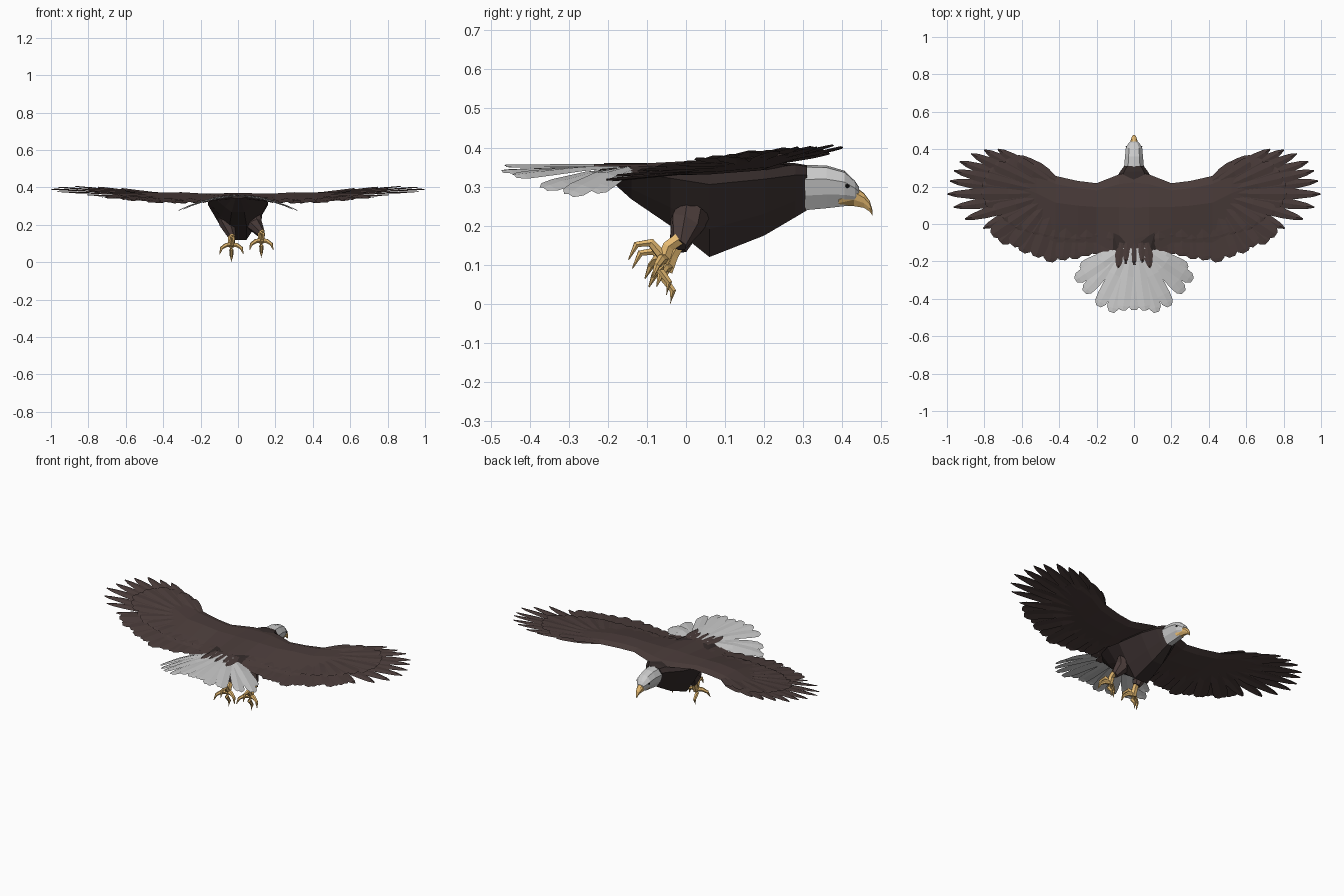
import bpy, math, random
from mathutils import Vector

if "Cube" in bpy.data.objects:
    bpy.data.objects.remove(bpy.data.objects["Cube"])

random.seed(4)


def material(name, rgb):
    m = bpy.data.materials.new(name)
    m.diffuse_color = (*rgb, 1)
    m.use_nodes = True
    m.node_tree.nodes["Principled BSDF"].inputs["Base Color"].default_value = m.diffuse_color
    return m


BROWN = material("brown", (0.07, 0.046, 0.043))
DARK = material("dark_brown", (0.036, 0.025, 0.024))
GOLD = material("gold", (0.8, 0.5, 0.17))
BLACK = material("black", (0.01, 0.01, 0.01))


def build(name, verts, faces, mat=None):
    me = bpy.data.meshes.new(name)
    me.from_pydata([tuple(v) for v in verts], [], faces)
    if mat:
        me.materials.append(mat)
    ob = bpy.data.objects.new(name, me)
    bpy.context.collection.objects.link(ob)
    return ob


def bridge(rings, caps=True):
    """Skin a list of equal-length closed rings."""
    n = len(rings[0])
    verts = [v for r in rings for v in r]
    faces = []
    for i in range(len(rings) - 1):
        for j in range(n):
            k = (j + 1) % n
            faces.append((i * n + j, i * n + k, (i + 1) * n + k, (i + 1) * n + j))
    if caps:
        faces += [tuple(reversed(range(n))), tuple(range(len(verts) - n, len(verts)))]
    return verts, faces


def hull(name, sections, mat=None, half=((0, 1), (.6, .95), (1, .68), (.78, .32), (.3, 0))):
    """Loft faceted sections (y, top, bottom, half width) with a mirrored half outline."""
    outline = list(half) + [(-x, t) for x, t in reversed(half[1:])]
    rings = [[(w * a, y, lo + (hi - lo) * t) for a, t in outline] for y, hi, lo, w in sections]
    return build(name, *bridge(rings), mat)


def tube(points, radii, n=6):
    pts = [Vector(p) for p in points]
    rings = []
    for i, p in enumerate(pts):
        d = (pts[min(i + 1, len(pts) - 1)] - pts[max(i - 1, 0)]).normalized()
        q = d.to_track_quat('Z', 'Y')
        rings.append([p + q @ Vector((math.cos(a), math.sin(a), 0)) * radii[i]
                      for a in (math.tau * k / n for k in range(n))])
    return bridge(rings)


def merge(parts):
    verts, faces = [], []
    for v, f in parts:
        o = len(verts)
        verts += v
        faces += [tuple(i + o for i in face) for face in f]
    return verts, faces


def sample(line, s):
    """Point at fractional index s along a list of tuples."""
    i = min(int(s), len(line) - 2)
    return Vector(line[i]).lerp(Vector(line[i + 1]), s - i)


BLUNT = ((0, .5), (.45, .9), (.8, 1), (.93, .9), (1, .4))
POINTED = ((0, .5), (.45, 1), (.72, .8), (.9, .5), (1, .1))


def feather(root, tip, width, zfun, dz, shape):
    d = tip - root
    side = Vector((-d.y, d.x)).normalized() * width / 2
    verts, faces = [], []
    for t, w in shape:
        c = root + d * t
        for k in (-1, 0, 1):
            p = c + side * k * w
            verts.append((p.x, p.y, zfun(p.x, p.y) + dz + (.004 if k == 0 else 0)))
    for i in range(4):
        for k in range(2):
            a = i * 3 + k
            faces.append((a, a + 1, a + 4, a + 3))
    return verts, faces


def mirrored(data):
    v, f = data
    return [(-x, y, z) for x, y, z in v], [tuple(reversed(q)) for q in f]


# Body, head, beak
hull("body", [(-.22, .356, .34, .05), (-.14, .356, .268, .12), (-.04, .356, .2, .16),
              (.06, .358, .12, .16), (.2, .36, .175, .12), (.28, .36, .222, .075),
              (.31, .355, .24, .052)], DARK, ((0, 1), (.7, .97), (1, .78), (.58, .3), (.28, 0)))
hull("head", [(.305, .356, .24, .053), (.36, .354, .245, .048), (.405, .341, .25, .044),
              (.432, .315, .256, .03), (.442, .3, .262, .018)])
hull("beak", [(.39, .272, .251, .03), (.43, .302, .25, .023), (.455, .284, .246, .016),
              (.47, .264, .236, .01), (.477, .24, .226, .003)], GOLD)
for s, label in ((-1, "left"), (1, "right")):
    bpy.ops.mesh.primitive_ico_sphere_add(subdivisions=1, radius=.006, location=(s * .039, .413, .302))
    bpy.context.object.name = label + "_eye"
    bpy.context.object.data.materials.append(BLACK)

# Wing surface height
HEIGHT = [(0, .352), (.2, .335), (.4, .338), (.6, .35), (.8, .364), (1.02, .373)]


def wing_z(x, y):
    x = max(x, 0)
    for (x0, z0), (x1, z1) in zip(HEIGHT, HEIGHT[1:]):
        if x <= x1:
            break
    return z0 + (z1 - z0) * (x - x0) / (x1 - x0) + .1 * y * min(1, x / .2)


# Wing arm with thickness: x, leading y, trailing y, thickness
ARM = [(0, .28, -.2, .018), (.08, .265, -.17, .02), (.2, .218, -.1, .024), (.3, .23, -.1, .028),
       (.42, .257, -.1, .022), (.52, .3, -.04, .014), (.62, .31, .04, .008), (.7, .28, .12, .003)]
FOIL = [(0, 0), (.12, .6), (.4, 1), (.75, .5), (1, .1), (.5, -.4), (.12, -.5)]
arm = bridge([[(x, a + (b - a) * u, wing_z(x, a + (b - a) * u) + t * h) for u, h in FOIL]
              for x, a, b, t in ARM])

# Flight feathers fanned between root line and tip line
TIPS = [(.08, -.23), (.2, -.17), (.32, -.205), (.45, -.2), (.6, -.15), (.72, -.1), (.82, -.03),
        (.94, .05), (1, .15), (.98, .25), (.945, .32), (.88, .39), (.77, .412), (.62, .365)]
ROOTS = [(.05, .08), (.2, .08), (.3, .08), (.4, .1), (.45, .1), (.5, .1), (.52, .12),
         (.54, .14), (.55, .16), (.55, .18), (.55, .2), (.53, .22), (.48, .235), (.42, .235)]
flight, coverts = [], []
for i, t in enumerate([k * .5 for k in range(12)] + [6 + k * .7 for k in range(11)]):
    r, p = sample(ROOTS, t), sample(TIPS, t)
    d = p - r
    outer = t >= 6
    tip = p + d.normalized() * (random.uniform(-.02, .005) if p.x < .9 else 0)
    flight.append(feather(r, tip, .066 if outer else .085, wing_z, -.004 + .004 * (i % 2),
                          POINTED if outer else BLUNT))
    coverts.append(feather(r, r + d * .6, .07, wing_z, .005 + .003 * (i % 2), BLUNT))
for s, label in ((-1, "left"), (1, "right")):
    for part, data in (("wing", arm), ("flight_feathers", merge(flight)), ("wing_coverts", merge(coverts))):
        build(label + "_" + part, *(data if s > 0 else mirrored(data)), BROWN)


# Tail fan, arched downward at the sides
def tail_z(x, y):
    return .35 - .8 * x * x


TAIL = [(0, -.46), (.06, -.462), (.12, -.472), (.19, -.44), (.265, -.365), (.312, -.3), (.285, -.24)]
tail = []
for i, p in enumerate(TAIL):
    tip, root = Vector(p), Vector((.005 + i * .01, -.13))
    f = feather(root, tip, .07, tail_z, .005 * (i % 2), BLUNT)
    tail += [f] if i == 0 else [f, mirrored(f)]
build("tail_feathers", *merge(tail))

# Brown rump feathers over the tail root
rump = [feather(Vector((x * .8, -.1)), Vector((x, y)), .05, lambda a, b: .356 - .5 * a * a, 0, POINTED)
        for x, y in ((0, -.21), (.045, -.2), (-.045, -.2), (.085, -.235), (-.085, -.235))]
build("rump_feathers", *merge(rump), BROWN)

# Legs: feathered thigh, shank, four hooked toes
for label, s, ax, dy, dz in (("left", -1, -.035, 0, 0), ("right", 1, .125, -.01, .022)):
    build(label + "_thigh", *tube([(s * .07 + .01, .03, .245), (s * .07 + .015, 0, .205), (ax, -.02, .14 + dz / 2)],
                                  [.05, .045, .022], 7), BROWN)
    y, z = dy - .045, .095 + dz
    parts = [tube([(ax, -.018, .155 + dz / 2), (ax, y + .01, .125 + dz), (ax, y - .005, z - .012)],
                  [.018, .018, .018])]
    for dx, path in ((-.06, [(-.02, -.004), (-.035, -.02), (-.05, -.052)]),
                     (0, [(-.012, -.03), (.012, -.062), (.005, -.094)]),
                     (.06, [(-.01, -.004), (-.02, -.02), (-.03, -.05)]),
                     (.012, [(-.035, .04), (-.072, .035), (-.092, -.004)])):
        pts = [(ax, y, z)] + [(ax + dx * k, y + a, z + b) for k, (a, b) in zip((.5, .9, 1.05), path)]
        parts.append(tube(pts, [.015, .012, .009, .0015]))
    build(label + "_foot", *merge(parts), GOLD)
